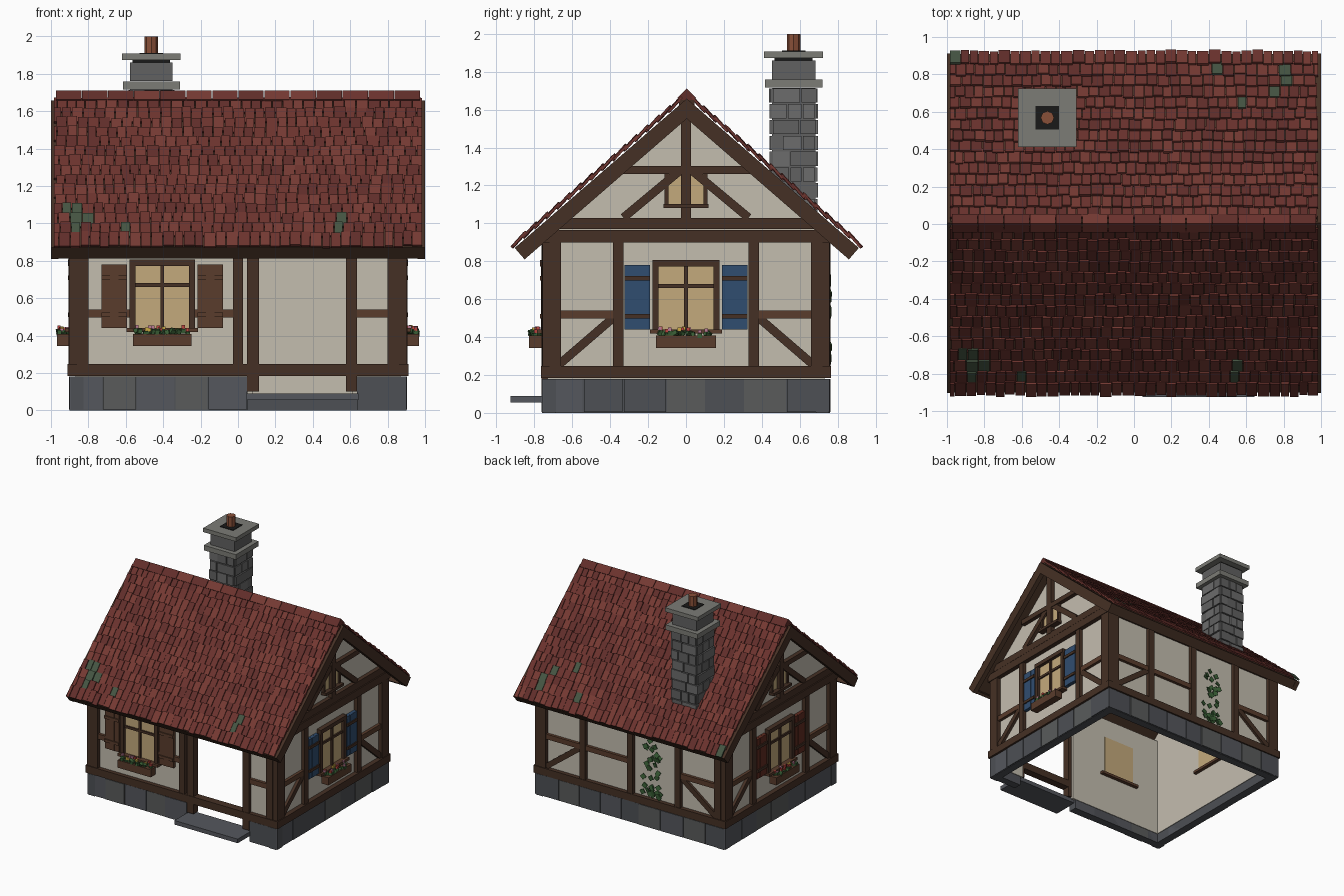
import bpy, bmesh, math, random
from mathutils import Matrix, Vector

if "Cube" in bpy.data.objects:
    bpy.data.objects.remove(bpy.data.objects["Cube"])

random.seed(4)
R, T = Matrix.Rotation, Matrix.Translation
COL = dict(plaster=(.55, .51, .43), timber=(.06, .03, .018), stone_a=(.09, .095, .11), stone_b=(.075, .08, .09),
           stone_c=(.10, .105, .105), grey=(.2, .2, .18), rock_a=(.15, .15, .15), rock_b=(.12, .12, .12),
           glass=(.55, .4, .2), blue=(.03, .075, .16), brown=(.1, .045, .025), rust=(.12, .025, .015),
           tile_a=(.15, .033, .027), tile_b=(.12, .027, .023), tile_c=(.18, .042, .033), moss=(.06, .09, .055),
           clay=(.25, .08, .04), black=(.01, .01, .01), leaf=(.04, .11, .035), red=(.5, .06, .05),
           yellow=(.6, .4, .06), pink=(.5, .2, .3))
meshes = {}


def bm_for(name, mat):
    return meshes.setdefault((name, mat), bmesh.new())


def cube(name, mat, M, c, s):
    bmesh.ops.create_cube(bm_for(name, mat), size=1, matrix=M @ T(c) @ Matrix.Diagonal((*s, 1)))


def box(name, mat, M, u0, u1, d0, d1, z0, z1):
    """u along the wall, d outwards from the wall face, z up."""
    cube(name, mat, M, ((u0 + u1) / 2, -(d0 + d1) / 2, (z0 + z1) / 2), (u1 - u0, d1 - d0, z1 - z0))


def brace(name, M, p, q, w, d0, d1):
    dx, dz = q[0] - p[0], q[1] - p[1]
    A = M @ T(((p[0] + q[0]) / 2, -(d0 + d1) / 2, (p[1] + q[1]) / 2)) @ R(-math.atan2(dz, dx), 4, 'Y')
    cube(name, 'timber', A, (0, 0, 0), (math.hypot(dx, dz), d1 - d0, w))


def prism(name, mat, pts, x0, x1):
    bm = bm_for(name, mat)
    a = [bm.verts.new((x0, y, z)) for y, z in pts]
    b = [bm.verts.new((x1, y, z)) for y, z in pts]
    bm.faces.new(a)
    bm.faces.new(b[::-1])
    for i in range(len(pts)):
        j = (i + 1) % len(pts)
        bm.faces.new((a[j], a[i], b[i], b[j]))
    bmesh.ops.recalc_face_normals(bm, faces=bm.faces)


FRONT, RIGHT, BACK, LEFT = [R(k * math.pi / 2, 4, 'Z') @ T((0, -d, 0))
                            for k, d in enumerate((.73, .87, .73, .87))]

# plaster walls: pentagonal gable ends, front with door gap, back
for s in (-1, 1):
    prism('gable_wall', 'plaster', [(-.73, .08), (.73, .08), (.73, .97), (0, 1.6), (-.73, .97)], s * .82, s * .87)
box('back_wall', 'plaster', BACK, -.85, .85, -.05, 0, .08, .95)
box('front_wall', 'plaster', FRONT, -.85, .08, -.05, 0, .08, .95)
box('front_wall', 'plaster', FRONT, .61, .85, -.05, 0, .08, .95)


# foundation stones
def stones(M, a, b, n):
    cuts = [a + (b - a) * (i + (random.uniform(-.15, .15) if 0 < i < n else 0)) / n for i in range(n + 1)]
    box('foundation_core', 'stone_b', M, a, b, -.045, .022, 0, .18)
    for p, q in zip(cuts, cuts[1:]):
        box('foundation_stone', random.choice(('stone_a', 'stone_b', 'stone_c')), M, p + .003, q - .003,
            -.045, .03 + random.uniform(-.003, .003), .004, .18)


stones(FRONT, -.9, .05, 5)
stones(FRONT, .635, .9, 1)
stones(BACK, -.9, .9, 9)
for M in (RIGHT, LEFT):
    stones(M, -.76, .76, 7)
box('door_step', 'stone_a', FRONT, .045, .645, -.03, .195, .055, .09)

# timber frame
for M, h, d in ((FRONT, .91, .03), (BACK, .91, .03), (RIGHT, .765, .035), (LEFT, .765, .035)):
    box('sill_beam', 'timber', M, -h, h, -.03, d + .006, .185, .248)
    box('wall_plate', 'timber', M, -h, h, -.03, d + .004, .90, .965)
    for s in (-1, 1):
        c = s * (h - .08 if h > .8 else h - .075)
        box('corner_post', 'timber', M, c - .031, c + .031, -.03, d, .24, .91)
        e = s * (h - .026)
        box('corner_post', 'timber', M, e - .018, e + .018, -.03, d - .006, .24, .91)


def rail(M, a, b, d=.025):
    box('mid_rail', 'brown', M, a, b, -.02, d, .497, .54)


def post(M, c, z0=.24, w=.055):
    box('wall_post', 'timber', M, c - w / 2, c + w / 2, -.03, .032, z0, .91)


post(FRONT, 0)
post(FRONT, .08, .1, .062)
post(FRONT, .607, .1, .058)
rail(FRONT, -.81, -.57)
rail(FRONT, -.24, 0)
rail(FRONT, .63, .82)
for c in (-.45, 0, .45):
    post(BACK, c)
rail(BACK, -.81, 0)
rail(BACK, .45, .81)
for s in (-1, 1):
    brace('wall_brace', BACK, (s * .80, .26), (s * .47, .51), .045, -.02, .022)


# windows with shutters and flower boxes
def window(M, c, shutter):
    box('window_glass', 'glass', M, c - .15, c + .15, -.056, .012, .44, .78)
    for s in (-1, 1):
        box('window_frame', 'timber', M, c + s * .16 - .016, c + s * .16 + .016, -.02, .035, .43, .80)
        m = c + s * .257
        for k in (-1, 0, 1):
            box('shutter', shutter, M, m + k * .0457 - .0222, m + k * .0457 + .0222, 0, .03 + .002 * (k == 0), .44, .78)
        for z in (.51, .71):
            box('shutter_batten', 'timber' if shutter != 'brown' else shutter, M, m - .068, m + .068, .02, .04, z - .012, z + .012)
    box('window_frame', 'timber', M, c - .176, c + .176, -.02, .04, .772, .806)
    box('window_bar', 'timber', M, c - .01, c + .01, 0, .026, .44, .78)
    box('window_bar', 'timber', M, c - .15, c + .15, 0, .024, .66, .68)
    box('window_sill', 'brown', M, c - .19, c + .19, -.08, .055, .418, .44)
    box('flower_box', 'brown', M, c - .157, c + .157, .03, .097, .343, .408)
    for i in range(22):
        u, d = c + random.uniform(-.14, .14), random.uniform(.045, .09)
        z, r = random.uniform(.405, .425), random.uniform(.012, .018)
        A = M @ T((u, -d, z)) @ R(random.uniform(0, 3), 4, (1, 1, 1))
        cube('flower_leaves', 'leaf', A, (0, 0, 0), (r * 1.5, r * 1.5, r * 1.5))
        if i % 2:
            cube('blossom', random.choice(('red', 'yellow', 'pink')), M, (u, -d, z + .022), (.018, .018, .018))


window(FRONT, -.405, 'brown')
window(RIGHT, 0, 'blue')
window(LEFT, 0, 'rust')

# gable ends
for M in (RIGHT, LEFT):
    box('tie_beam', 'timber', M, -.7, .7, -.02, .035, .97, 1.028)
    box('collar_beam', 'timber', M, -.35, .35, -.02, .035, 1.26, 1.302)
    box('king_post', 'timber', M, -.027, .027, -.02, .038, 1.02, 1.58)
    box('attic_glass', 'glass', M, -.1, .1, -.056, .012, 1.1, 1.265)
    box('attic_sill', 'timber', M, -.12, .12, -.02, .05, 1.08, 1.103)
    for s in (-1, 1):
        post(M, s * .358)
        rail(M, s * .52 - .15, s * .52 + .15)
        brace('wall_brace', M, (s * .67, .255), (s * .38, .505), .045, -.02, .024)
        brace('gable_brace', M, (s * .33, 1.03), (s * .03, 1.28), .045, -.02, .03)
        box('attic_frame', 'timber', M, s * .103 - .01, s * .103 + .01, -.02, .026, 1.09, 1.265)

# roof: deck, barge boards, fascia and individual tiles; local y runs down the slope
PITCH, LEN, ROWS = math.atan2(.785, .905), 1.198, 15
MOSS = [(-.88, -.76, .05), (-.83, -.84, .06), (-.58, -.83, .04), (.55, -.83, .05), (.45, .9, .05),
        (.82, .85, .06), (.54, .7, .05), (.74, .76, .04), (-.97, .9, .04)]
for side in (1, -1):
    F = T((0, .004, 1.655)) @ R(0 if side > 0 else math.pi, 4, 'Z') @ R(-PITCH, 4, 'X')
    cube('roof_deck', 'timber', F, (0, LEN / 2, -.018), (1.96, LEN, .035))
    cube('eave_fascia', 'timber', F, (0, LEN - .012, -.04), (1.97, .024, .075))
    for s in (-1, 1):
        cube('barge_board', 'timber', F, (s * .98, LEN / 2, -.038), (.04, LEN + .004, .08))
    step = (LEN - .03) / ROWS
    for r in range(ROWS):
        y1 = LEN + .008 - r * step
        x = -.985 - (.03 if r % 2 else 0)
        while x < .97:
            w = random.uniform(.046, .066)
            a, b = max(x, -.985), min(x + w, .985)
            x += w
            if b - a < .015:
                continue
            P = F @ T(((a + b) / 2, y1 + random.uniform(-.009, .006), .019 + random.uniform(-.002, .003)))
            p = P.translation
            mossy = any(math.hypot(p.x - i, p.y - j) < k for i, j, k in MOSS) and random.random() < .75
            mat = 'moss' if mossy else random.choice(('tile_a', 'tile_b', 'tile_c', 'tile_a'))
            cube('roof_tile', mat, P @ R(-.13, 4, 'X'), (0, -.05, -.006), (b - a - .004, .1, .013))
cube('ridge_beam', 'timber', T((0, .004, 1.63)), (0, 0, 0), (1.96, .08, .04))
for i in range(14):
    A = T((-.975 + (i + .5) * 1.95 / 14, .004, 1.662)) @ R(math.pi / 4, 4, 'X')
    cube('ridge_tile', random.choice(('tile_a', 'tile_b', 'tile_c')), A, (0, 0, 0), (.135, .07, .07))

# chimney
C = T((-.463, .568, 0))
cube('chimney_core', 'rock_b', C, (0, 0, 1.32), (.228, .228, .79))
for row in range(9):
    z = .965 + row * .0835
    for k in range(4):
        M = C @ R(k * math.pi / 2, 4, 'Z') @ T((0, -.114, 0))
        cuts = (-.114, random.uniform(-.05, .05), .122) if (row + k) % 2 else (-.122, -.04 + random.uniform(-.02, .02), .045, .114)
        for p, q in zip(cuts, cuts[1:]):
            box('chimney_stone', random.choice(('rock_a', 'rock_b')), M, p + .004, q - .004,
                -.01, random.uniform(.007, .015), z + .004, z + .0795)
cube('chimney_band', 'grey', C, (0, 0, 1.738), (.305, .305, .043))
cube('chimney_neck', 'rock_b', C, (0, 0, 1.81), (.228, .228, .1))
cube('chimney_throat', 'black', C, (0, 0, 1.86), (.2, .2, .03))
cube('chimney_cap', 'grey', C, (0, 0, 1.89), (.312, .312, .034))
cube('flue_opening', 'black', C, (0, 0, 1.905), (.125, .125, .014))
bmesh.ops.create_cone(bm_for('flue_pot', 'clay'), cap_ends=True, segments=8, radius1=.036, radius2=.036,
                      depth=.1, matrix=C @ T((0, 0, 1.95)))

# ivy on the back wall
for i in range(38):
    t = random.random() ** 1.7
    A = BACK @ T((.2 + random.uniform(-.1, .1) * (1 - .5 * t), -random.uniform(.008, .035), .28 + .5 * t))
    A = A @ R(math.pi / 4 + random.uniform(-.4, .4), 4, 'Y') @ R(random.uniform(-.4, .4), 4, 'X')
    cube('ivy_leaf', 'leaf', A, (0, 0, 0), (.038, .006, .038))

# turn the collected parts into objects
for (name, mat), bm in meshes.items():
    me = bpy.data.meshes.new(name)
    bm.to_mesh(me)
    bm.free()
    m = bpy.data.materials.get(mat) or bpy.data.materials.new(mat)
    m.diffuse_color = (*COL[mat], 1)
    m.use_nodes = True
    m.node_tree.nodes["Principled BSDF"].inputs["Base Color"].default_value = m.diffuse_color
    me.materials.append(m)
    bpy.context.collection.objects.link(bpy.data.objects.new(name, me))
